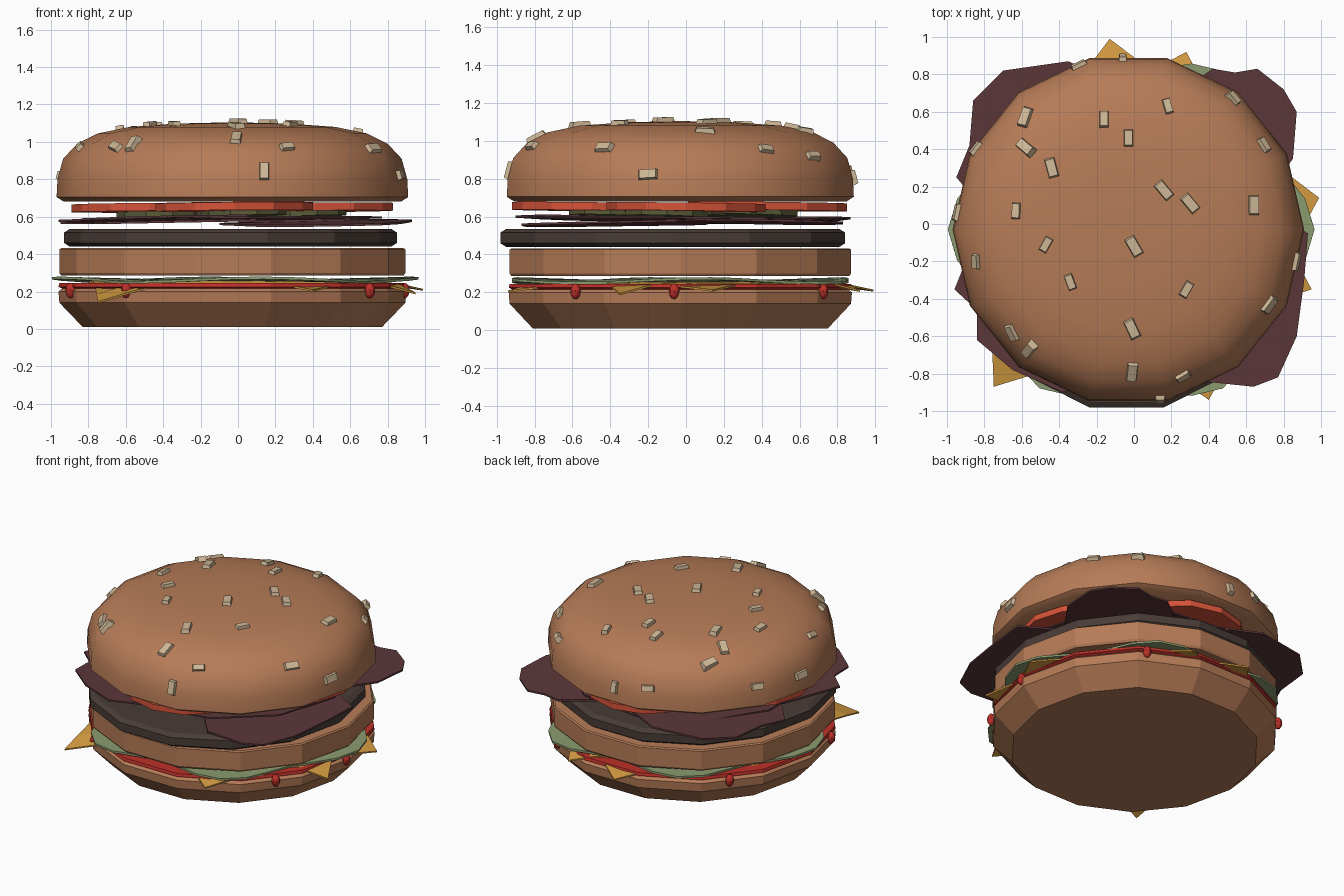
import bpy, bmesh, math, random
from mathutils import Vector, Matrix
from mathutils.bvhtree import BVHTree

if "Cube" in bpy.data.objects:
    bpy.data.objects.remove(bpy.data.objects["Cube"])

random.seed(4)


def material(name, *rgb):
    m = bpy.data.materials.new(name)
    m.diffuse_color = (*rgb, 1)
    m.use_nodes = True
    m.node_tree.nodes["Principled BSDF"].inputs["Base Color"].default_value = m.diffuse_color
    return m


BUN = material("bun brown", 0.47, 0.20, 0.095)
SEED = material("sesame cream", 0.62, 0.48, 0.31)
KETCHUP = material("ketchup red", 0.52, 0.03, 0.022)
CHEESE = material("cheese yellow", 0.68, 0.34, 0.055)
LETTUCE = material("lettuce green", 0.26, 0.33, 0.16)
PATTY = material("patty brown", 0.065, 0.045, 0.038)
ONION = material("dark purple", 0.105, 0.038, 0.042)
PICKLE = material("pickle olive", 0.10, 0.105, 0.04)
TOMATO = material("tomato red", 0.66, 0.085, 0.04)


def finish(name, bm, mat, smooth=False):
    bmesh.ops.recalc_face_normals(bm, faces=bm.faces)
    me = bpy.data.meshes.new(name)
    bm.to_mesh(me)
    bm.free()
    ob = bpy.data.objects.new(name, me)
    bpy.context.collection.objects.link(ob)
    me.materials.append(mat)
    if smooth:
        bpy.ops.object.select_all(action='DESELECT')
        ob.select_set(True)
        bpy.context.view_layer.objects.active = ob
        bpy.ops.object.shade_smooth_by_angle(angle=math.radians(40))
    return ob


def lathe(name, profile, mat, centre=(-0.03, -0.03), sides=14, stretch=1, smooth=False):
    """Stack of rings from (radius, z); both ends are capped flat or to a point."""
    bm = bmesh.new()
    rings = []
    for r, z in profile:
        if r == 0:
            rings.append([bm.verts.new((*centre, z))] * sides)
            continue
        ring = []
        for i in range(sides):
            a = -math.pi / 2 + math.pi * (2 * i + 1) / sides
            ring.append(bm.verts.new((centre[0] + r * math.cos(a),
                                      centre[1] + stretch * r * math.sin(a), z)))
        rings.append(ring)
    for lo, hi in zip(rings, rings[1:]):
        for i in range(sides):
            j = (i + 1) % sides
            quad = [lo[i], lo[j], hi[j], hi[i]]
            bm.faces.new(list(dict.fromkeys(quad)))
    for ring in (rings[0], rings[-1]):
        if ring[0] != ring[1]:
            bm.faces.new(ring)
    return finish(name, bm, mat, smooth)


def slab(name, outline, z, thick, mat, tilt=(0, 0)):
    """Flat slice with a given outline, its height sloping by tilt."""
    bm = bmesh.new()
    cx = sum(p[0] for p in outline) / len(outline)
    cy = sum(p[1] for p in outline) / len(outline)
    f = bm.faces.new([bm.verts.new((x, y, z + tilt[0] * (x - cx) + tilt[1] * (y - cy)))
                      for x, y in outline])
    top = bmesh.ops.extrude_face_region(bm, geom=[f])["geom"]
    bmesh.ops.translate(bm, verts=[v for v in top if isinstance(v, bmesh.types.BMVert)],
                        vec=(0, 0, thick))
    return finish(name, bm, mat)


def disc(cx, cy, r, n):
    return [(cx + r * math.cos(2 * math.pi * i / n), cy + r * math.sin(2 * math.pi * i / n))
            for i in range(n)]


# Buns, ketchup and patty
lathe("bottom_bun", [(0.80, 0.01), (0.925, 0.14), (0.93, 0.2), (0.91, 0.216)], BUN)
lathe("ketchup", [(0.91, 0.216), (0.93, 0.225), (0.925, 0.245)], KETCHUP)
lathe("middle_bun", [(0.915, 0.285), (0.925, 0.30), (0.925, 0.425), (0.915, 0.432)], BUN)
lathe("patty", [(0.86, 0.44), (0.89, 0.46), (0.89, 0.515), (0.86, 0.535)], PATTY,
      (-0.04, -0.07), stretch=1.05)
top_bun = lathe("top_bun", [(0.90, 0.68), (0.94, 0.705), (0.935, 0.80), (0.905, 0.91),
                            (0.83, 0.99), (0.72, 1.045), (0.55, 1.08), (0.3, 1.098),
                            (0, 1.105)], BUN, smooth=True)

# Ketchup drips
for deg in (-160, -128, -37, -2, 55, 140):
    a = math.radians(deg)
    bm = bmesh.new()
    bmesh.ops.create_uvsphere(bm, u_segments=8, v_segments=6, radius=1)
    bmesh.ops.transform(bm, verts=bm.verts, matrix=Matrix.LocRotScale(
        Vector((-0.03 + 0.92 * math.cos(a), -0.03 + 0.92 * math.sin(a), 0.205)),
        None, Vector((0.028, 0.028, 0.042))))
    finish("ketchup_drip", bm, KETCHUP, True)

# Cheese slices: square sheets drooping at the corners
slices = [[(-0.13, 0.99), (0.99, 0.14), (0.40, -0.94), (-0.92, -0.05)],
          [(0.28, 0.92), (0.95, -0.35), (-0.75, -0.87), (-0.80, 0.35)]]
for k, (a, b, c, d) in enumerate(slices):
    a, b, c, d = map(Vector, (a, b, c, d))
    bm = bmesh.new()
    N = 8
    grid = []
    for i in range(N + 1):
        for j in range(N + 1):
            p = a.lerp(b, i / N).lerp(d.lerp(c, i / N), j / N)
            droop = (0.2 + 0.15 * k) * max(0, p.length - 0.84)
            grid.append(bm.verts.new((p.x, p.y, 0.246 + 0.009 * k - droop)))
    for i in range(N):
        for j in range(N):
            q = i * (N + 1) + j
            bm.faces.new([grid[q], grid[q + 1], grid[q + N + 2], grid[q + N + 1]])
    ob = finish("cheese_slice", bm, CHEESE)
    ob.modifiers.new("thickness", 'SOLIDIFY').thickness = 0.01

# Lettuce: a lobed, rippled leaf
bm = bmesh.new()
n = 36
rings = []
for r in (0.6, 1):
    ring = []
    for i in range(n):
        t = 2 * math.pi * i / n
        rad = r * (0.91 + 0.07 * math.cos(6 * t))
        z = 0.268 + (0.012 * math.sin(4 * t + 1) if r == 1 else 0)
        ring.append(bm.verts.new((-0.015 + rad * math.cos(t), -0.03 + rad * math.sin(t), z)))
    rings.append(ring)
bm.faces.new(rings[0])
for i in range(n):
    j = (i + 1) % n
    bm.faces.new([rings[0][i], rings[0][j], rings[1][j], rings[1][i]])
leaf = finish("lettuce", bm, LETTUCE)
leaf.modifiers.new("thickness", 'SOLIDIFY').thickness = 0.014

# Dark purple leaves, one ragged piece for each corner
corners = [
    [(-0.1, 0.1), (0.1, -0.55), (0.35, -0.84), (0.64, -0.87), (0.77, -0.82), (0.87, -0.6),
     (0.91, -0.3), (0.93, -0.05), (0.6, 0.15)],
    [(0, -0.1), (0.6, 0), (0.85, 0.35), (0.87, 0.6), (0.80, 0.72), (0.66, 0.83),
     (0.54, 0.81), (0.42, 0.83), (0.1, 0.6)],
    [(0.1, -0.1), (0, 0.7), (-0.35, 0.87), (-0.70, 0.82), (-0.86, 0.66), (-0.88, 0.42),
     (-0.95, 0.25), (-0.7, -0.05)],
    [(0, 0.1), (-0.8, 0.05), (-0.96, -0.35), (-0.84, -0.46), (-0.84, -0.62),
     (-0.65, -0.78), (-0.38, -0.90), (0.05, -0.75)]]
for k, pts in enumerate(corners):
    slab("purple_leaf", pts, 0.558 + 0.008 * k, 0.012, ONION, (0.02, 0.02 * (-1) ** k))
slab("purple_leaf_middle", disc(-0.03, -0.02, 0.8, 11), 0.585, 0.01, ONION, (0.008, -0.008))

# Pickle and tomato slices
for k, (x, y) in enumerate([(-0.42, 0.08), (0.35, -0.1), (0.03, -0.4), (-0.04, 0.37), (0, 0)]):
    slab("pickle_slice", disc(x, y, 0.23, 10), 0.596 + 0.003 * k, 0.036, PICKLE, (0.04, -0.03))
for k, (x, y) in enumerate([(-0.47, -0.03), (0.41, 0), (-0.02, -0.5), (-0.02, 0.43)]):
    slab("tomato_slice", disc(x, y, 0.42, 12), 0.627 + 0.002 * k, 0.042, TOMATO,
         (0.008, -0.012))

# Sesame seeds: x, y, heading; dropped onto the top bun
seeds = [(-0.30, 0.86, 30), (-0.06, 0.88, 90), (-0.16, 0.56, 90), (0.18, 0.63, 105),
         (0.53, 0.67, 130), (-0.03, 0.46, 90), (-0.58, 0.57, 75), (-0.58, 0.41, 140),
         (-0.44, 0.30, 105), (-0.84, 0.40, 55), (-0.94, 0.06, 90), (-0.63, 0.07, 88),
         (-0.47, -0.11, 60), (-0.84, -0.20, 80), (-0.34, -0.31, 110), (0, -0.12, 120),
         (0.16, 0.18, 130), (0.30, 0.11, 130), (0.64, 0.10, 90), (0.69, 0.42, 115),
         (0.28, -0.35, 60), (0.72, -0.43, 55), (0.86, -0.20, 90), (-0.01, -0.56, 115),
         (-0.01, -0.79, 85), (0.26, -0.81, 35), (0.14, -0.93, 90), (-0.56, -0.67, 45),
         (-0.65, -0.58, 105)]
bm = bmesh.new()
bm.from_mesh(top_bun.data)
tree = BVHTree.FromBMesh(bm)
bm.free()
for x, y, deg in seeds:
    hit, normal, _, _ = tree.ray_cast(Vector((x, y, 2)), Vector((0, 0, -1)))
    if hit is None:
        hit, normal, _, _ = tree.find_nearest(Vector((x, y, 0.85)))
    a = math.radians(deg)
    along = Vector((math.cos(a), math.sin(a), 0))
    along = (along - normal * along.dot(normal)).normalized()
    side = normal.cross(along)
    s = random.uniform(0.8, 1.15)
    bm = bmesh.new()
    bmesh.ops.create_cube(bm, size=1)
    for v in bm.verts:
        taper = 0.8 if v.co.z > 0 else 1
        v.co = (hit + along * v.co.x * 0.105 * s * taper + side * v.co.y * 0.055 * s * taper
                + normal * (v.co.z * 0.036 + 0.004))
    finish("sesame_seed", bm, SEED)
